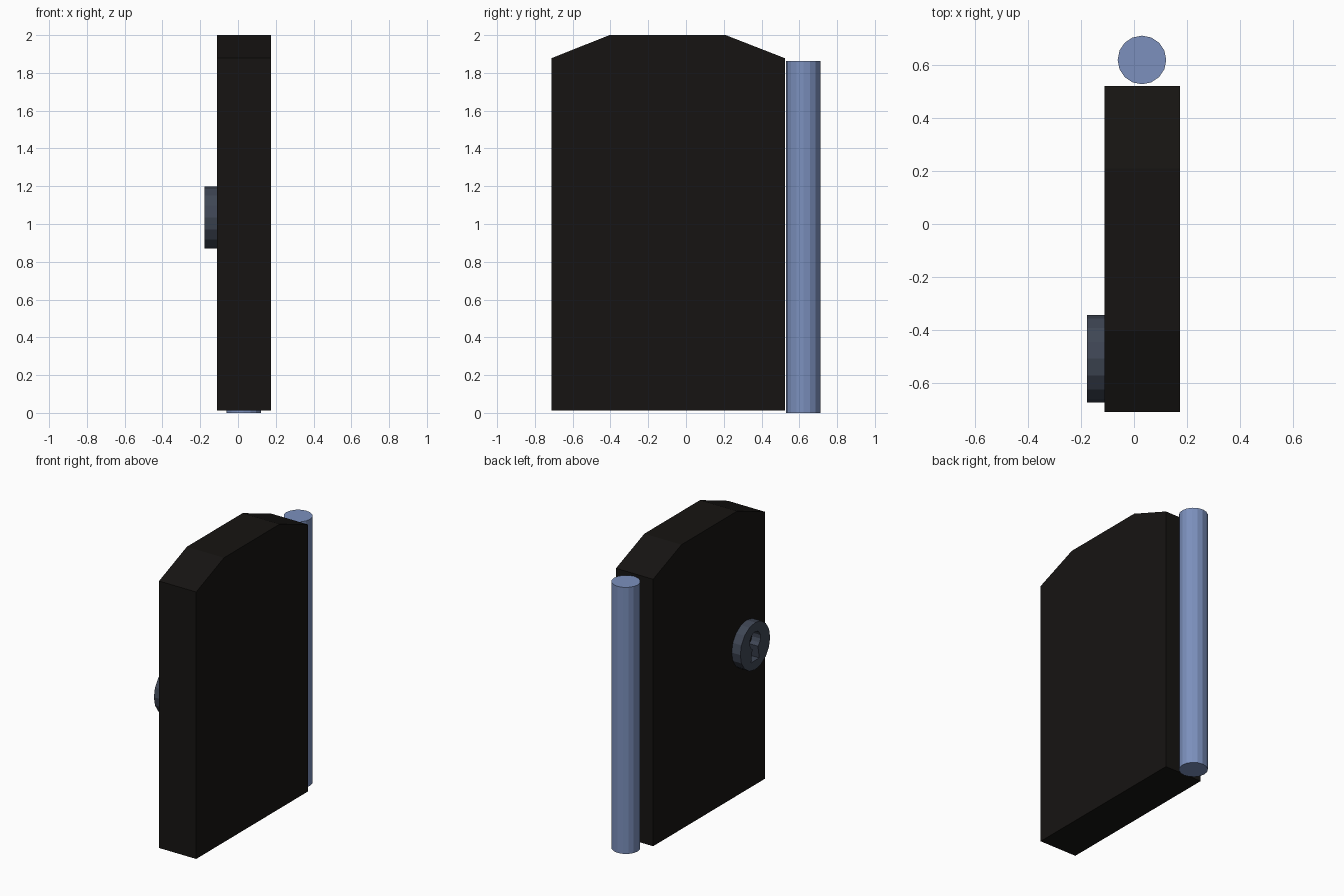
import bpy, bmesh
from math import sin, cos, pi, radians

if "Cube" in bpy.data.objects:
    bpy.data.objects.remove(bpy.data.objects["Cube"])


def material(name, rgb):
    m = bpy.data.materials.new(name)
    m.diffuse_color = (*rgb, 1)
    m.use_nodes = True
    m.node_tree.nodes["Principled BSDF"].inputs["Base Color"].default_value = m.diffuse_color
    return m


def prism(name, points, start, end, axis, mat=None):
    """Extrude a 2D outline along x (points are y,z) or z (points are x,y)."""
    place = (lambda p, d: (d, p[0], p[1])) if axis == 'x' else (lambda p, d: (p[0], p[1], d))
    bm = bmesh.new()
    a = [bm.verts.new(place(p, start)) for p in points]
    b = [bm.verts.new(place(p, end)) for p in points]
    bm.faces.new(a[::-1])
    bm.faces.new(b)
    n = len(points)
    for i in range(n):
        j = (i + 1) % n
        bm.faces.new((a[i], a[j], b[j], b[i]))
    bmesh.ops.recalc_face_normals(bm, faces=bm.faces)
    me = bpy.data.meshes.new(name)
    bm.to_mesh(me)
    bm.free()
    ob = bpy.data.objects.new(name, me)
    bpy.context.collection.objects.link(ob)
    if mat:
        me.materials.append(mat)
    return ob


def circle(cx, cy, r, n=16):
    return [(cx + r * cos(2 * pi * i / n), cy + r * sin(2 * pi * i / n)) for i in range(n)]


black = material("black", (0.008, 0.007, 0.006))
blue = material("blue_steel", (0.20, 0.28, 0.51))
slate = material("dark_slate", (0.05, 0.062, 0.09))

# Door slab with chamfered top corners
prism("door_slab", [(-0.712, 0.012), (0.523, 0.012), (0.523, 1.878),
                    (0.21, 2.0), (-0.405, 2.0), (-0.712, 1.878)], -0.112, 0.175, 'x', black)

# Hinge post behind the door
prism("hinge_post", circle(0.03, 0.621, 0.092), 0, 1.863, 'z', blue)

# Round lock plate
cy, cz = -0.51, 1.034
plate = prism("lock_plate", circle(cy, cz, 0.165), -0.178, -0.112, 'x', slate)

# Keyhole: round top, narrow neck, flared foot
arc = [(cy + 0.06 * cos(radians(a)), cz + 0.04 + 0.06 * sin(radians(a)))
       for a in range(-60, 241, 25)]
keyhole = arc + [(cy - 0.045, cz - 0.1), (cy + 0.045, cz - 0.1)]
cutter = prism("keyhole_cutter", keyhole, -0.25, -0.05, 'x')
cutter.hide_render = True
cutter.hide_set(True)
cut = plate.modifiers.new("keyhole", 'BOOLEAN')
cut.operation = 'DIFFERENCE'
cut.solver = 'EXACT'
cut.object = cutter
